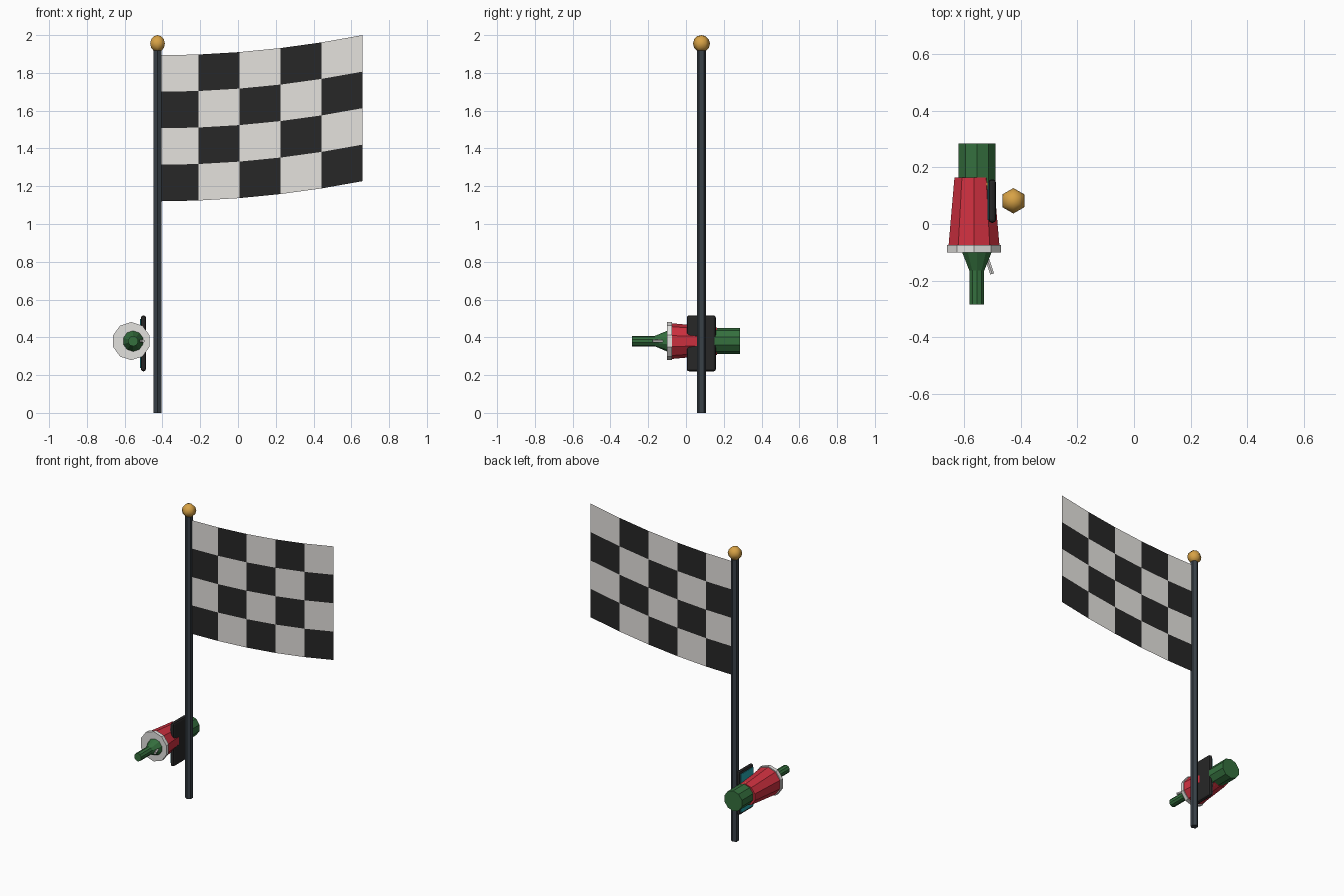
import bpy, bmesh, math
from mathutils import Vector, Matrix

cube = bpy.data.objects.get("Cube")
if cube:
    bpy.data.objects.remove(cube, do_unlink=True)


def material(name, rgb):
    m = bpy.data.materials.new(name)
    m.use_nodes = True
    m.diffuse_color = (*rgb, 1)
    node = m.node_tree.nodes["Principled BSDF"]
    node.inputs["Base Color"].default_value = (*rgb, 1)
    node.inputs["Roughness"].default_value = 0.7
    return m


WHITE = material("cloth_white", (0.78, 0.76, 0.73))
BLACK = material("black", (0.02, 0.02, 0.02))
SLATE = material("dark_slate", (0.04, 0.052, 0.064))
GOLD = material("gold", (0.68, 0.36, 0.06))
GREEN = material("bottle_green", (0.035, 0.16, 0.048))
RED = material("cup_red", (0.62, 0.03, 0.05))
GREY = material("light_grey", (0.76, 0.75, 0.73))
YELLOW = material("label_yellow", (0.75, 0.45, 0.05))
CYAN = material("screen_cyan", (0.02, 0.4, 0.45))


def add_object(name, bm, *mats):
    bmesh.ops.recalc_face_normals(bm, faces=bm.faces)
    mesh = bpy.data.meshes.new(name)
    bm.to_mesh(mesh)
    bm.free()
    for m in mats:
        mesh.materials.append(m)
    ob = bpy.data.objects.new(name, mesh)
    bpy.context.collection.objects.link(ob)
    return ob


def lathe(name, profile, sides, mat, base, axis=(0, 0, 1), up=(0, 1, 0)):
    """Closed solid from (distance, radius) pairs; first corner points along up."""
    axis, up = Vector(axis).normalized(), Vector(up)
    side = axis.cross(up).normalized()
    bm = bmesh.new()
    rings = []
    for d, r in profile:
        ring = []
        for i in range(sides):
            a = math.tau * i / sides
            ring.append(bm.verts.new(Vector(base) + axis * d
                                     + (up * math.cos(a) + side * math.sin(a)) * r))
        rings.append(ring)
    for a, b in zip(rings, rings[1:]):
        for i in range(sides):
            j = (i + 1) % sides
            bm.faces.new((a[i], a[j], b[j], b[i]))
    bm.faces.new(rings[0])
    bm.faces.new(rings[-1])
    return add_object(name, bm, mat)


def box(name, lo, hi, mat, bevel=0):
    lo, hi = Vector(lo), Vector(hi)
    bm = bmesh.new()
    bmesh.ops.create_cube(bm, size=1, matrix=Matrix.Translation((lo + hi) / 2)
                          @ Matrix.Diagonal((*(hi - lo), 1)))
    ob = add_object(name, bm, mat)
    if bevel:
        mod = ob.modifiers.new("rounded", "BEVEL")
        mod.width, mod.segments = bevel, 2
    return ob


POLE_X, POLE_Y = -0.426, 0.082

# Pole with ball finial
lathe("pole", [(0, 0.0245), (1.94, 0.0245)], 6, SLATE, (POLE_X, POLE_Y, 0))
bm = bmesh.new()
bmesh.ops.create_uvsphere(bm, u_segments=6, v_segments=6, radius=0.045,
                          matrix=Matrix.Translation((POLE_X, POLE_Y, 1.955))
                          @ Matrix.Rotation(math.pi / 6, 4, "Z"))
# Turn the ball so a corner points to the front
front = min(v.co.y for v in bm.verts)
if front > POLE_Y - 0.0445:
    bmesh.ops.rotate(bm, verts=bm.verts, cent=(POLE_X, POLE_Y, 0),
                     matrix=Matrix.Rotation(math.pi / 6, 3, "Z"))
finial = add_object("ball_finial", bm, GOLD)
for p in finial.data.polygons:
    p.use_smooth = True

# Checkered flag, a single sheet whose free end lifts
COLS, ROWS, WIDTH, HEIGHT = 5, 4, 1.086, 0.773
bm = bmesh.new()
grid = []
for c in range(COLS + 1):
    t = c / COLS
    grid.append([bm.verts.new((POLE_X + WIDTH * t, POLE_Y,
                               1.12 + 0.107 * t * t + HEIGHT * r / ROWS))
                 for r in range(ROWS + 1)])
for c in range(COLS):
    for r in range(ROWS):
        f = bm.faces.new((grid[c][r], grid[c + 1][r], grid[c + 1][r + 1], grid[c][r + 1]))
        f.material_index = (c + r + 1) % 2
add_object("checkered_flag", bm, WHITE, BLACK)

# Bottle lying along y, neck to the front, with its label band
BOTTLE = (-0.555, 0, 0.38)
Y, Z = (0, 1, 0), (0, 0, 1)
lathe("bottle", [(-0.285, 0.0275), (-0.165, 0.0275), (-0.066, 0.069), (0.285, 0.069)],
      10, GREEN, BOTTLE, Y, Z)
lathe("bottle_label", [(-0.02, 0.071), (0.147, 0.071)], 10, YELLOW, BOTTLE, Y, Z)

# Cup around the bottle, with rim and straw
CUP = (-0.565, 0, 0.38)
lathe("cup", [(-0.076, 0.0945), (0.165, 0.0725)], 10, RED, CUP, Y, Z)
lathe("cup_rim", [(-0.1, 0.101), (-0.075, 0.101)], 10, GREY, CUP, Y, Z)
lathe("straw", [(0, 0.008), (0.11, 0.008)], 6, GREY, (-0.536, -0.072, 0.38),
      (0.035, -0.104, 0), Z)

# Phone standing beside the cup, screen facing the bottle
box("phone_body", (-0.514, 0.004, 0.22), (-0.487, 0.158, 0.516), BLACK, 0.012)
box("phone_screen", (-0.518, 0.014, 0.238), (-0.512, 0.148, 0.498), CYAN)
